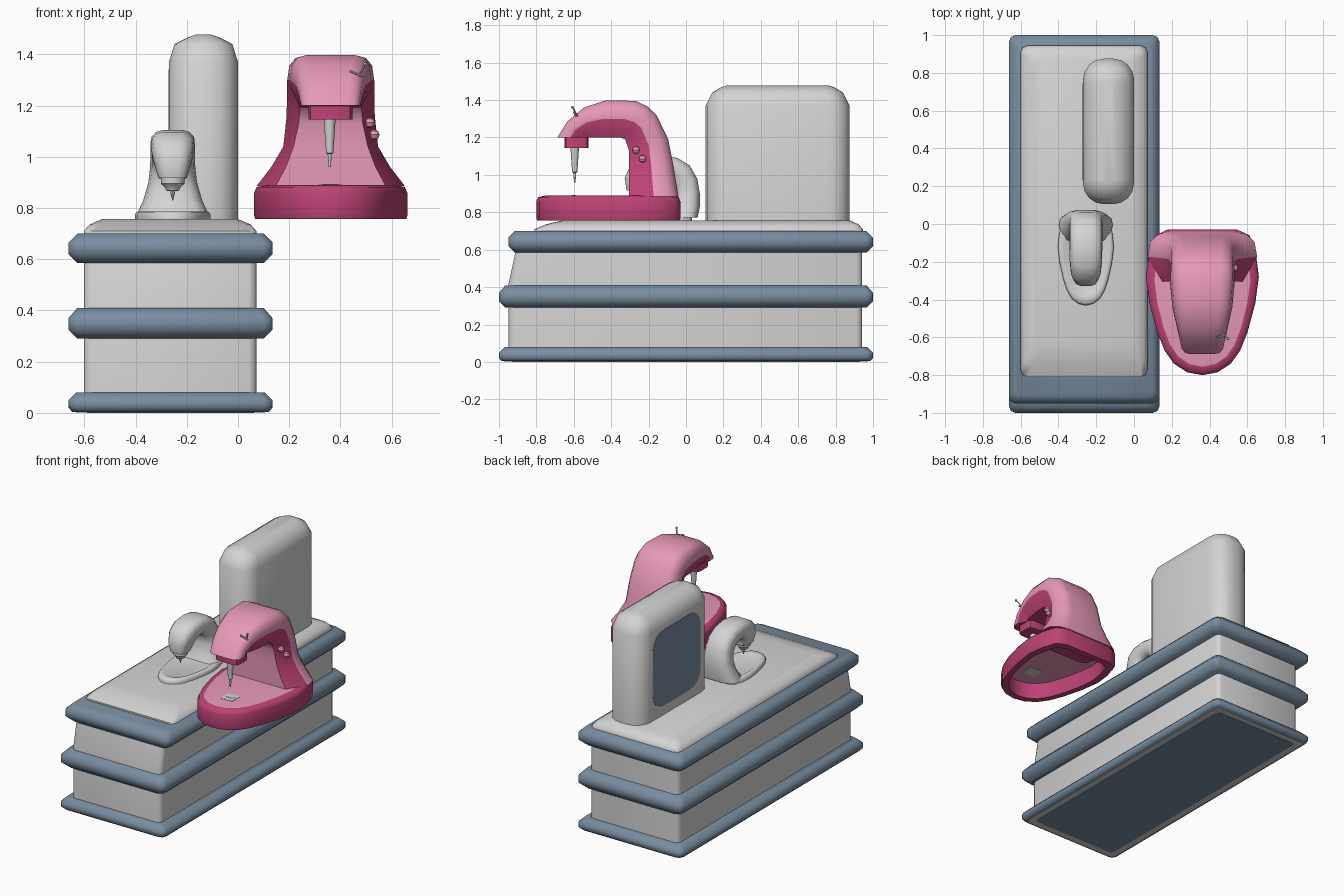
import bpy, bmesh, math
from mathutils import Vector

if "Cube" in bpy.data.objects:
    bpy.data.objects.remove(bpy.data.objects["Cube"])


def material(name, rgb):
    m = bpy.data.materials.new(name)
    m.diffuse_color = (*rgb, 1)
    m.use_nodes = True
    m.node_tree.nodes["Principled BSDF"].inputs["Base Color"].default_value = m.diffuse_color
    return m


GREY = material("light grey", (.66, .66, .66))
BLUE = material("slate blue", (.19, .265, .35))
ROSE = material("dark rose", (.51, .055, .18))
PINK = material("light pink", (.80, .32, .48))


def loft(name, loops, mats, rule=None, angle=40):
    """Skin closed loops; rule(band, side) gives the material slot (side -1 = cap)."""
    bm = bmesh.new()
    rows = [[bm.verts.new(p) for p in loop] for loop in loops]
    n = len(rows[0])
    for b in range(len(rows) - 1):
        for j in range(n):
            k = (j + 1) % n
            f = bm.faces.new((rows[b][j], rows[b][k], rows[b + 1][k], rows[b + 1][j]))
            f.material_index = rule(b, j) if rule else 0
    for b, row in ((-1, rows[0]), (len(rows), rows[-1])):
        f = bm.faces.new(row)
        f.material_index = rule(b, -1) if rule else 0
    bmesh.ops.recalc_face_normals(bm, faces=bm.faces)
    me = bpy.data.meshes.new(name)
    bm.to_mesh(me)
    bm.free()
    for m in mats:
        me.materials.append(m)
    ob = bpy.data.objects.new(name, me)
    bpy.context.collection.objects.link(ob)
    bpy.ops.object.select_all(action='DESELECT')
    ob.select_set(True)
    bpy.context.view_layer.objects.active = ob
    bpy.ops.object.shade_smooth_by_angle(angle=math.radians(angle))
    return ob


def round_rect(x0, x1, y0, y1, r, seg):
    pts = []
    for i, (cx, cy) in enumerate(((x1 - r, y1 - r), (x0 + r, y1 - r), (x0 + r, y0 + r), (x1 - r, y0 + r))):
        for s in range(seg + 1):
            a = math.pi / 2 * (i + s / seg)
            pts.append((cx + r * math.cos(a), cy + r * math.sin(a)))
    return pts


def stack(name, mat, levels, seg=2, angle=40):
    """Rounded rectangles (z, x0, x1, y0, y1, corner radius) stacked upward."""
    return loft(name, [[(x, y, z) for x, y in round_rect(*rect, seg)] for z, *rect in levels],
                [mat], angle=angle)


def lathe(name, mat, x, y, profile, n=12):
    return loft(name, [[(x + r * math.cos(math.tau * i / n), y + r * math.sin(math.tau * i / n), z)
                        for i in range(n)] for r, z in profile], [mat])


def rod(name, mat, p, q, r):
    p, q = Vector(p), Vector(q)
    rot = (q - p).to_track_quat('Z', 'Y')
    ring = [rot @ Vector((r * math.cos(math.tau * i / 6), r * math.sin(math.tau * i / 6), 0)) for i in range(6)]
    return loft(name, [[p + v for v in ring], [q + v for v in ring]], [mat])


def ball(name, mat, loc, r):
    return lathe(name, mat, loc[0], loc[1],
                 [(r * math.cos(a), loc[2] + r * math.sin(a)) for a in
                  [math.radians(d) for d in (-85, -45, 0, 45, 85)]], 10)


# plinth body and its three bands
X0, X1 = -.662, .135
stack("plinth_body", GREY, [(.01, -.602, .072, -.948, .942, .03), (.42, -.602, .072, -.948, .942, .03),
                            (.62, -.602, .072, -.905, .942, .03)], angle=60)
for name, y0, levels in (
        ("bottom_band", -1, ((.004, .015), (.02, 0), (.05, 0), (.08, .03))),
        ("middle_band", -1, ((.29, .035), (.325, 0), (.37, 0), (.41, .035))),
        ("top_band", -.95, ((.585, .035), (.62, 0), (.665, 0), (.70, .035)))):
    stack(name, BLUE, [(z, X0 + d, X1 - d, y0 + d, 1 - d, .035) for z, d in levels], angle=60)
stack("bottom_rim", GREY, [(z, -.632, .105, -.972, .972, .03) for z in (.002, .007)])
stack("bottom_panel", BLUE, [(z, -.59, .062, -.93, .93, .03) for z in (0, .004)])
stack("worktop", GREY, [(.69, -.602, .072, -.81, .945, .04), (.71, -.602, .072, -.81, .945, .04),
                        (.735, -.58, .05, -.75, .925, .04), (.757, -.53, 0, -.66, .875, .04)], angle=60)

# tall cabinet with a panel on its left side
stack("cabinet", GREY, [(z, -.27 + d, -d, .105 + e, .875 - e, r) for z, d, e, r in (
    (.75, 0, 0, .11), (1.37, 0, 0, .11), (1.44, .022, .035, .10), (1.467, .075, .08, .055),
    (1.477, .105, .11, .025))], seg=4, angle=60)
panel = round_rect(.23, .745, .82, 1.34, .11, 4)
loft("cabinet_panel", [[(x, y, z) for y, z in panel] for x in (-.268, -.272)], [BLUE])


# machine arm: flared column bending into a head
def arm(name, cx, section, stations, mats, rule=None):
    loops = []
    for oy, oz, iy, iz, w, wi in stations:
        half = [(a * w if t < 1 else wi, oy + (iy - oy) * t, oz + (iz - oz) * t) for a, t in section]
        loops.append([(cx + h, y, z) for h, y, z in half] + [(cx - h, y, z) for h, y, z in reversed(half)])
    return loft(name, loops, mats, rule, angle=50)


def arm_rule(band, side):
    # rose inner flanks and underside, pink shell and column front
    if side in (-1, 3, 5):
        return 1
    return 1 if side == 4 and band > 3 else 0


CX, SX = .362, -.255
arm("large_machine_arm", CX, ((.58, 0), (.8, .05), (.95, .2), (1, .5), (0, 1)), (
    (-.04, .885, -.305, .885, .29, .215),
    (-.053, .96, -.305, .96, .232, .175),
    (-.065, 1.04, -.305, 1.04, .185, .145),
    (-.095, 1.19, -.305, 1.13, .172, .125),
    (-.155, 1.315, -.325, 1.19, .171, .12),
    (-.205, 1.365, -.35, 1.2, .171, .12),
    (-.27, 1.396, -.385, 1.2, .17, .12),
    (-.43, 1.398, -.46, 1.2, .158, .112),
    (-.545, 1.36, -.52, 1.2, .138, .10),
    (-.635, 1.285, -.545, 1.2, .125, .09),
    (-.688, 1.2, -.55, 1.197, .115, .085)), [PINK, ROSE], arm_rule)

arm("small_machine_arm", SX, ((.4, 0), (.75, .07), (.95, .22), (1, .45), (.92, .78), (0, 1)), (
    (.062, .772, -.09, .772, .142, .10),
    (.074, .83, -.065, .83, .115, .075),
    (.074, .90, -.055, .90, .095, .06),
    (.06, .98, -.06, .94, .088, .055),
    (.02, 1.05, -.085, .97, .087, .052),
    (-.045, 1.09, -.12, .985, .087, .05),
    (-.13, 1.105, -.155, .985, .087, .05),
    (-.225, 1.097, -.185, .97, .085, .05),
    (-.295, 1.055, -.195, .95, .08, .05),
    (-.328, .985, -.195, .93, .068, .045),
    (-.318, .918, -.2, .915, .055, .035)), [GREY])

# machine bases share one plan outline
half = [(.185, -.03), (.25, -.06), (.285, -.17), (.299, -.28), (.28, -.42), (.24, -.57),
        (.20, -.67), (.15, -.74), (.08, -.785)]
plan = half + [(0, -.80)] + [(-x, y) for x, y in reversed(half)]


def base_loop(inset, z):
    k = 1 - inset / .3
    ky = 1 - inset / .385
    return [(CX + x * k, -.415 + (y + .415) * ky, z) for x, y in plan]


loft("large_machine_base", [base_loop(d, z) for d, z in (
    (.05, .87), (.05, .757), (.004, .757), (0, .77), (0, .86), (.01, .882), (.045, .889))],
     [ROSE, PINK], lambda b, j: 1 if j == -1 else 0, angle=60)
stack("large_base_underside", ROSE, [(z, CX - .2, CX + .2, -.3, -.1, .05) for z in (.864, .871)])
loft("small_machine_base", [[(SX + x * .495 * k, -.2 + (y + .415) * .6 * k, z) for x, y in plan]
                            for k, z in ((1, .75), (1, .775), (.95, .785), (.82, .787), (.76, .781))],
     [GREY], angle=60)

# stitch plate, visible above and below the base top
stack("stitch_plate", GREY, [(z, CX - .045, CX + .045, -.645, -.555, .004) for z in (.867, .891)], seg=1)
stack("stitch_bar", GREY, [(z, CX - .03, CX + .03, -.61, -.59, .004) for z in (.889, .893)], seg=1)

# needle holders and needles
stack("needle_mount", ROSE, [(z, .275, .447, -.65, -.52, .03) for z in (1.145, 1.205)])
lathe("large_needle", GREY, CX - .004, -.595,
      [(.023, 1.15), (.02, 1.1), (.014, 1.015), (.008, 1.01), (.004, .96)])
lathe("small_needle_collar", GREY, SX, -.26,
      [(.046, .93), (.046, .895), (.03, .88), (.026, .868), (.012, .866)])
lathe("small_needle", GREY, SX, -.26, [(.01, .87), (.008, .855), (.002, .83)], 8)

# side knobs and thread lever
for i, p in enumerate(((.515, -.267, 1.133), (.532, -.232, 1.086))):
    ball(f"knob_{i + 1}", PINK, p, .021)
rod("thread_lever", GREY, (.497, -.607, 1.362), (.457, -.56, 1.28), .004)
rod("thread_guide", GREY, (.437, -.6, 1.335), (.487, -.59, 1.315), .005)
ball("lever_tip", GREY, (.497, -.607, 1.362), .008)
